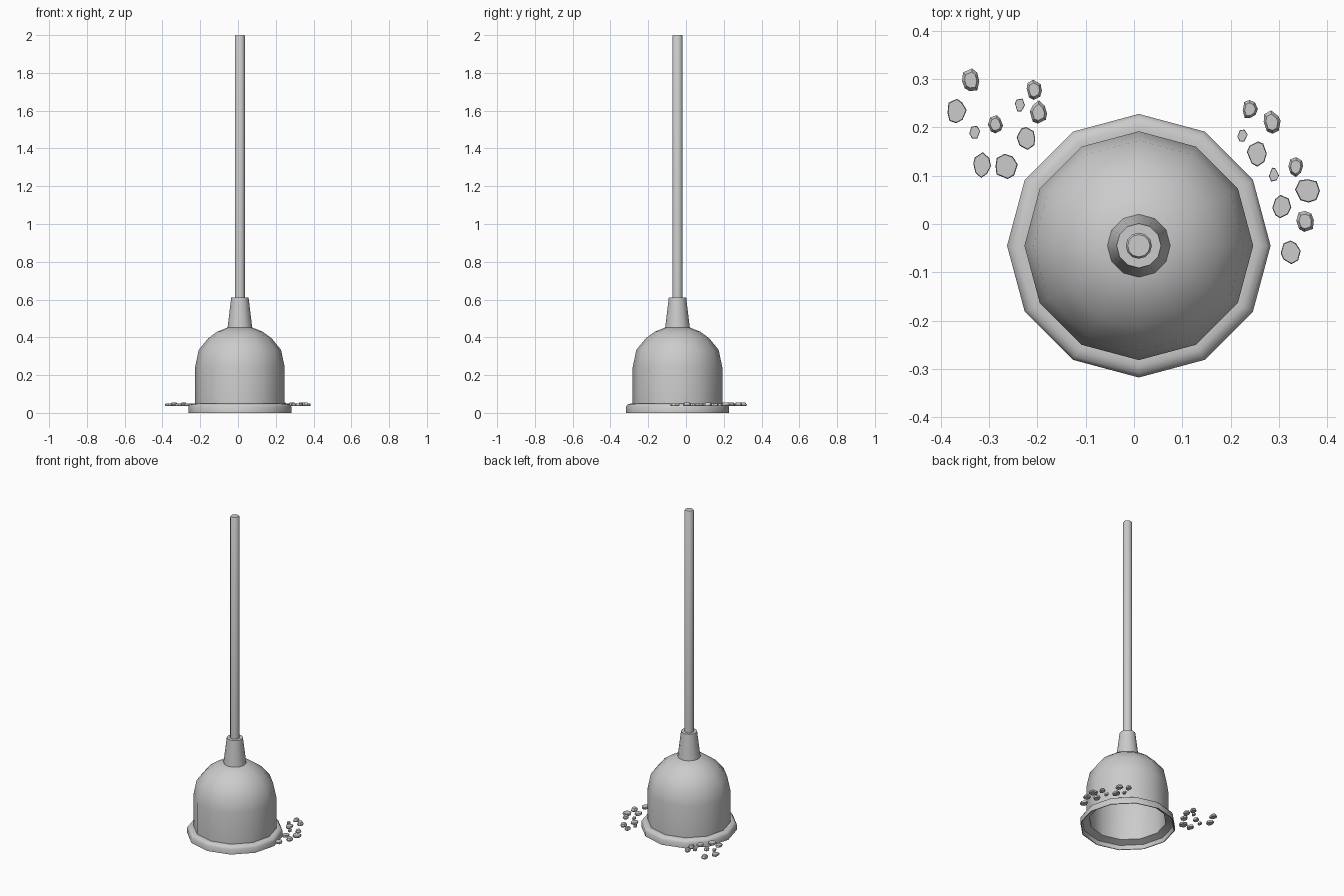
import bpy, math, random

if "Cube" in bpy.data.objects:
    bpy.data.objects.remove(bpy.data.objects["Cube"])

random.seed(4)
CX, CY = 0.01, -0.045


def make_object(name, verts, faces, smooth_angle=None):
    me = bpy.data.meshes.new(name)
    me.from_pydata(verts, [], faces)
    ob = bpy.data.objects.new(name, me)
    bpy.context.collection.objects.link(ob)
    if smooth_angle:
        bpy.ops.object.select_all(action='DESELECT')
        ob.select_set(True)
        bpy.context.view_layer.objects.active = ob
        bpy.ops.object.shade_smooth_by_angle(angle=math.radians(smooth_angle))
    return ob


def lathe(name, profile, sides=12, angle=40):
    """Turn an (radius, z) profile around the plunger axis, capping both ends."""
    verts, faces = [], []
    for r, z in profile:
        for i in range(sides):
            a = math.tau * i / sides
            verts.append((CX + r * math.cos(a), CY + r * math.sin(a), z))
    for k in range(len(profile) - 1):
        for i in range(sides):
            j = (i + 1) % sides
            faces.append((k * sides + i, k * sides + j,
                          (k + 1) * sides + j, (k + 1) * sides + i))
    last = (len(profile) - 1) * sides
    faces.append(tuple(reversed(range(sides))))
    faces.append(tuple(range(last, last + sides)))
    return make_object(name, verts, faces, angle)


# Hollow rubber cup: inside ceiling, down the inner wall, round the lip, up the outside
lathe("rubber_cup", [
    (0.05, 0.43), (0.11, 0.41), (0.155, 0.38), (0.20, 0.32), (0.22, 0.24),
    (0.22, 0.04), (0.262, 0.025), (0.268, 0.0), (0.273, 0.0), (0.273, 0.032),
    (0.265, 0.044), (0.25, 0.049), (0.237, 0.049),
    (0.237, 0.243), (0.218, 0.333), (0.168, 0.395), (0.12, 0.43), (0.065, 0.452)])

# Tapered collar that holds the stick
lathe("neck", [(0.066, 0.445), (0.046, 0.61)])

# Wooden stick
lathe("handle", [(0.027, 0.55), (0.027, 1.994), (0.023, 2.0)])


def pebble(name, x, y, rx, ry, lumpy):
    """Flat broken flake with jittered outline; lumpy ones have a raised, sloping top."""
    n = 6 if rx < 0.012 else 8
    top, inset = (0.055, 0.7) if lumpy else (0.049, 0.93)
    outline = []
    for i in range(n):
        a = math.tau * (i + random.uniform(-0.2, 0.2)) / n
        k = random.uniform(0.86, 1.06)
        outline.append((rx * k * math.cos(a), ry * k * math.sin(a)))
    verts = []
    for s, z in ((0.9, 0.037), (1.0, 0.043), (inset, top)):
        verts += [(x + s * px, y + s * py, z) for px, py in outline]
    faces = [tuple(reversed(range(n))), tuple(range(2 * n, 3 * n))]
    for k in range(2):
        for i in range(n):
            j = (i + 1) % n
            faces.append((k * n + i, k * n + j, (k + 1) * n + j, (k + 1) * n + i))
    make_object(name, verts, faces)


# Two scattered groups of debris: x, y, half width, half depth, lumpy
left = [(-.338, .298, .020, .026, 1), (-.368, .233, .021, .027, 0),
        (-.330, .190, .011, .016, 0), (-.287, .206, .017, .020, 1),
        (-.237, .247, .011, .016, 0), (-.207, .278, .017, .020, 1),
        (-.198, .230, .020, .025, 1), (-.222, .178, .020, .026, 0),
        (-.315, .122, .020, .026, 0), (-.265, .120, .025, .026, 0)]
right = [(.240, .237, .017, .020, 1), (.285, .210, .019, .026, 1),
         (.225, .183, .011, .015, 0), (.255, .145, .021, .028, 0),
         (.290, .102, .011, .016, 0), (.335, .118, .017, .020, 1),
         (.360, .070, .026, .026, 0), (.305, .035, .020, .026, 0),
         (.355, .005, .019, .025, 1), (.325, -.058, .020, .025, 0)]
for side, group in (("left", left), ("right", right)):
    for i, p in enumerate(group):
        pebble(f"debris_{side}_{i + 1}", *p)
